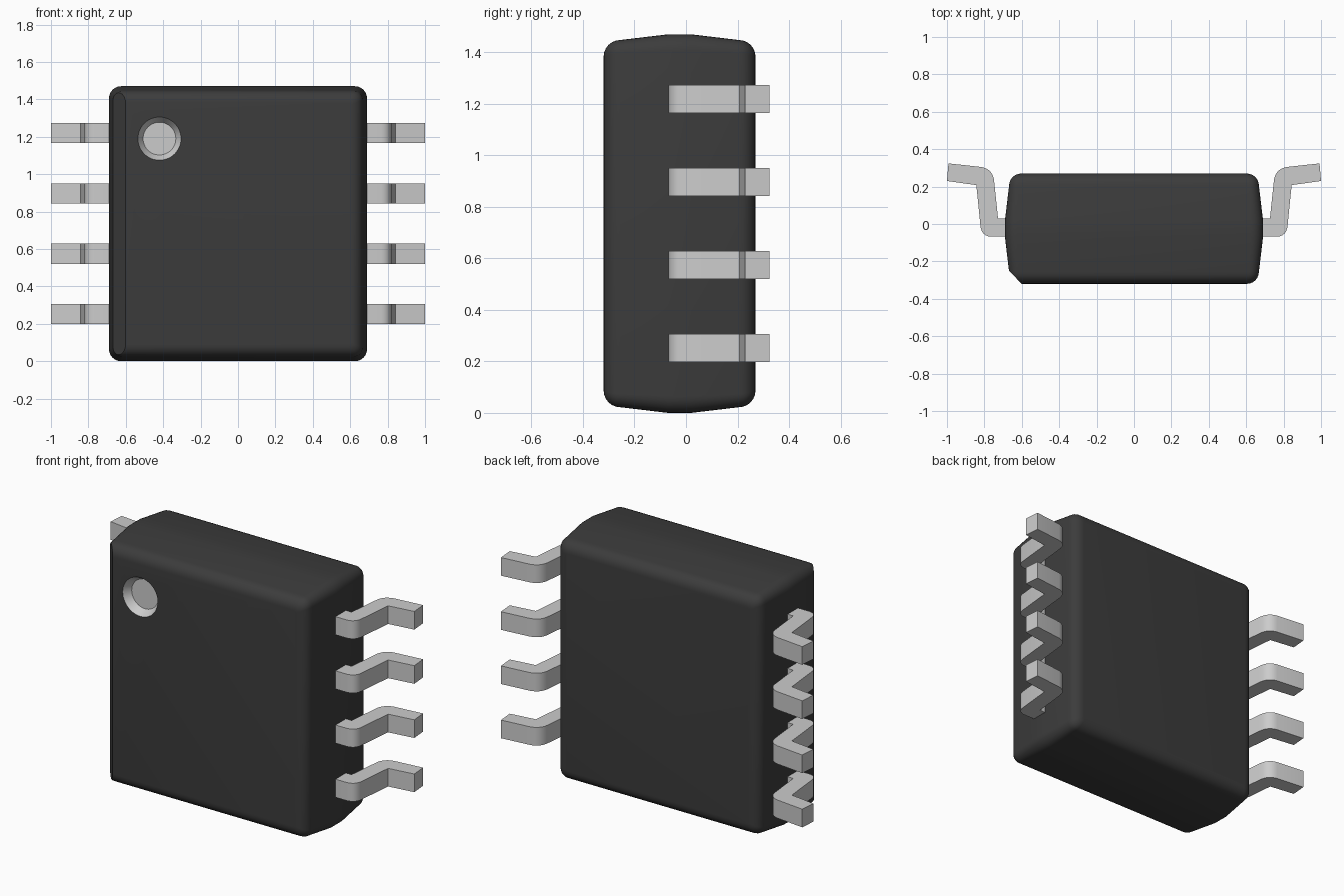
import bpy, bmesh, math
from mathutils import Vector

if "Cube" in bpy.data.objects:
    bpy.data.objects.remove(bpy.data.objects["Cube"])


def material(name, value):
    m = bpy.data.materials.new(name)
    m.diffuse_color = (value, value, value, 1)
    m.use_nodes = True
    m.node_tree.nodes["Principled BSDF"].inputs["Base Color"].default_value = m.diffuse_color
    return m


def finish(name, bm, mats=()):
    bmesh.ops.recalc_face_normals(bm, faces=bm.faces[:])
    me = bpy.data.meshes.new(name)
    bm.to_mesh(me)
    bm.free()
    ob = bpy.data.objects.new(name, me)
    bpy.context.collection.objects.link(ob)
    for m in mats:
        me.materials.append(m)
    return ob


def activate(ob):
    bpy.ops.object.select_all(action='DESELECT')
    ob.select_set(True)
    bpy.context.view_layer.objects.active = ob


def smooth(ob):
    activate(ob)
    bpy.ops.object.shade_smooth_by_angle(angle=math.radians(32))


dark = material("dark_plastic", 0.045)
grey = material("grey_mark", 0.8)

# body: rounded rectangles lofted from front to back
W, H, R = 0.69, 0.735, 0.065
STEPS = 6


def ring(bm, y, inset):
    r = R - 0.6 * inset
    cx, cz = W - inset - r, H - inset - r
    pts = []
    for q, (sx, sz) in enumerate(((1, 1), (-1, 1), (-1, -1), (1, -1))):
        for i in range(STEPS + 1):
            a = math.pi / 2 * (q + i / STEPS)
            pts.append(bm.verts.new((sx * cx + r * math.cos(a), y,
                                     H + sz * cz + r * math.sin(a))))
    return pts


arc = [math.pi / 2 * i / STEPS for i in range(STEPS + 1)]
front = [(-0.255 - 0.065 * math.cos(a), 0.022 + 0.065 * (1 - math.sin(a))) for a in arc]
back = [(0.205 + 0.065 * math.cos(a), 0.022 + 0.065 * (1 - math.sin(a))) for a in arc]
profile = front + [(-0.07, 0), (0.02, 0)] + back[::-1]

bm = bmesh.new()
rings = [ring(bm, y, t) for y, t in profile]
n = len(rings[0])
for a, b in zip(rings, rings[1:]):
    for i in range(n):
        j = (i + 1) % n
        bm.faces.new((a[i], a[j], b[j], b[i]))
bm.faces.new(rings[0])
bm.faces.new(rings[-1])
bmesh.ops.recalc_face_normals(bm, faces=bm.faces[:])

# bevelled left front edge
cut = bmesh.ops.bisect_plane(bm, geom=bm.verts[:] + bm.edges[:] + bm.faces[:],
                             plane_co=(-0.601, -0.32, 0),
                             plane_no=Vector((-0.08, -0.076, 0)).normalized(),
                             clear_outer=True)
bmesh.ops.holes_fill(bm, edges=[e for e in bm.edges if e.is_boundary], sides=0)
body = finish("body", bm, (dark, grey))

# tapered pin-one dimple
bm = bmesh.new()
loops = []
for y, r in ((-0.40, 0.165), (-0.275, 0.0875)):
    loops.append([bm.verts.new((-0.42 + r * math.cos(a), y, 1.19 + r * math.sin(a)))
                  for a in (2 * math.pi * i / 48 for i in range(48))])
for i in range(48):
    j = (i + 1) % 48
    bm.faces.new((loops[0][i], loops[0][j], loops[1][j], loops[1][i]))
bm.faces.new(loops[0])
bm.faces.new(loops[1])
for f in bm.faces:
    f.material_index = 1
cutter = finish("dimple_cutter", bm, (dark, grey))
cutter.hide_render = True
mod = body.modifiers.new("dimple", 'BOOLEAN')
mod.operation = 'DIFFERENCE'
mod.solver = 'EXACT'
mod.object = cutter
activate(body)
bpy.ops.object.modifier_apply(modifier=mod.name)
bpy.data.objects.remove(cutter)
smooth(body)

# bent leads: (x, y, corner rounding)
LEAD = [(0.62, -0.068, 0), (0.815, -0.068, 0.05), (0.843, 0.208, 0),
        (1.0, 0.23, 0), (0.992, 0.324, 0), (0.755, 0.298, 0.06),
        (0.727, 0.03, 0), (0.62, 0.03, 0)]


def rounded(points):
    out = []
    for i, (x, y, r) in enumerate(points):
        p = Vector((x, y))
        if not r:
            out.append(p)
            continue
        a = p + (Vector(points[i - 1][:2]) - p).normalized() * r
        b = p + (Vector(points[i + 1][:2]) - p).normalized() * r
        for k in range(7):
            t = k / 6
            out.append(a * (1 - t) ** 2 + p * 1.7 * t * (1 - t)
                       + b * t ** 2 + (a + b) * 0.15 * t * (1 - t))
    return out


outline = rounded(LEAD)
for side, label in ((1, "right"), (-1, "left")):
    for k in range(4):
        z = 0.252 + 0.3225 * k
        bm = bmesh.new()
        low = [bm.verts.new((side * p.x, p.y, z - 0.054)) for p in outline]
        face = bm.faces.new(low)
        ext = bmesh.ops.extrude_face_region(bm, geom=[face], use_keep_orig=True)
        bmesh.ops.translate(bm, vec=(0, 0, 0.108),
                            verts=[g for g in ext["geom"] if isinstance(g, bmesh.types.BMVert)])
        smooth(finish(f"{label}_lead_{k + 1}", bm))
